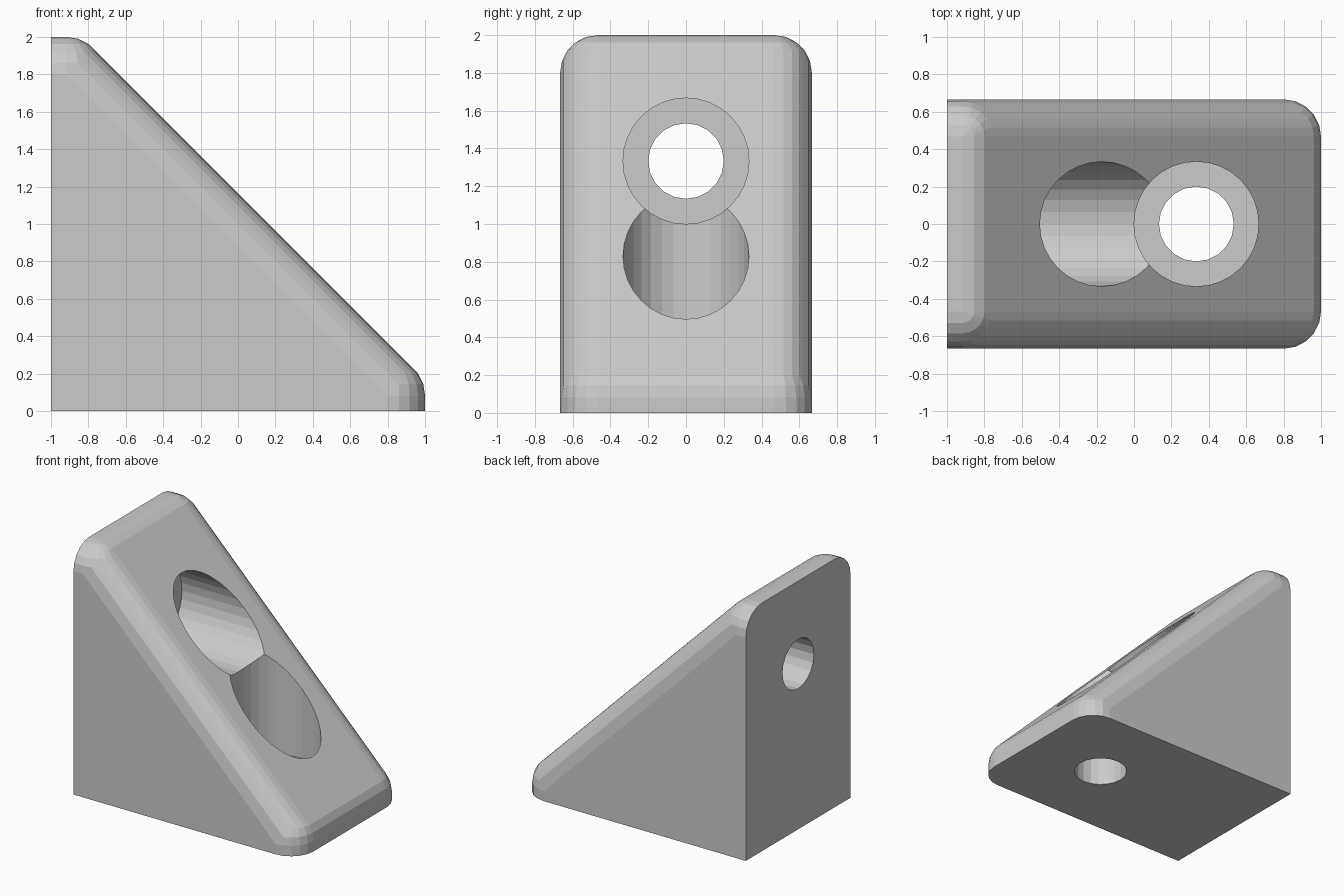
import bpy, bmesh
from math import pi, sqrt
from mathutils import Matrix, Vector

cube = bpy.data.objects.get("Cube")
if cube:
    bpy.data.objects.remove(cube, do_unlink=True)

HALF_W = 2 / 3        # half the bracket width
R = 0.2               # edge rounding radius
SLOPE = 7 / 6         # sloped face lies on x + z = SLOPE
FLOOR = 4 / 15        # wall thickness under each screw head

grey = bpy.data.materials.new("light_grey")
grey.use_nodes = True
colour = (0.6, 0.6, 0.6, 1)
grey.diffuse_color = colour
grey.node_tree.nodes["Principled BSDF"].inputs["Base Color"].default_value = colour


def make_object(name, bm):
    mesh = bpy.data.meshes.new(name)
    bm.to_mesh(mesh)
    bm.free()
    mesh.materials.append(grey)
    obj = bpy.data.objects.new(name, mesh)
    bpy.context.collection.objects.link(obj)
    return obj


def wedge_body():
    """Hull of spheres, trimmed flat at the two mounting faces."""
    bm = bmesh.new()
    inner = SLOPE - R * sqrt(2)
    top, nose = 2 - R, 1 - R
    centres = [(inner - top, top), (nose, inner - nose),
               (-1.5, top), (nose, -0.5), (-1.5, -0.5)]
    for x, z in centres:
        for side in (-1, 1):
            place = Matrix.Translation((x, side * (HALF_W - R), z))
            bmesh.ops.create_uvsphere(bm, u_segments=20, v_segments=10,
                                      radius=R, matrix=place)
    bmesh.ops.delete(bm, geom=bm.faces[:] + bm.edges[:], context='EDGES_FACES')
    hull = bmesh.ops.convex_hull(bm, input=bm.verts[:])
    spare = {v for v in hull["geom_interior"] + hull["geom_unused"]
             if isinstance(v, bmesh.types.BMVert)}
    bmesh.ops.delete(bm, geom=list(spare), context='VERTS')
    # Trim the wall side and the base
    for point, normal in (((-1, 0, 0), (-1, 0, 0)), ((0, 0, 0), (0, 0, -1))):
        bmesh.ops.bisect_plane(bm, geom=bm.verts[:] + bm.edges[:] + bm.faces[:],
                               plane_co=point, plane_no=normal, clear_outer=True)
        rim = [e for e in bm.edges if e.is_boundary]
        bmesh.ops.contextual_create(bm, geom=rim)
    bmesh.ops.dissolve_limit(bm, angle_limit=0.01, verts=bm.verts[:],
                             edges=bm.edges[:])
    bmesh.ops.recalc_face_normals(bm, faces=bm.faces[:])
    return make_object("corner_bracket", bm)


def cylinder(name, radius, sides, start, axis, length=3):
    bm = bmesh.new()
    axis = Vector(axis)
    turn = axis.to_track_quat('Z', 'Y').to_matrix().to_4x4()
    place = Matrix.Translation(Vector(start) + axis * length / 2) @ turn
    bmesh.ops.create_cone(bm, cap_ends=True, segments=sides, radius1=radius,
                          radius2=radius, depth=length, matrix=place)
    return make_object(name, bm)


bracket = wedge_body()

# Screw holes and wide head recesses through the wall and the base
cutters = [
    cylinder("wall_recess_cutter", 1 / 3, 32, (FLOOR - 1, 0, 4 / 3), (1, 0, 0)),
    cylinder("base_recess_cutter", 1 / 3, 32, (1 / 3, 0, FLOOR), (0, 0, 1)),
    cylinder("wall_hole_cutter", R, 20, (-1.5, 0, 4 / 3), (1, 0, 0)),
    cylinder("base_hole_cutter", R, 20, (1 / 3, 0, -0.5), (0, 0, 1)),
]
bpy.context.view_layer.objects.active = bracket
for cutter in cutters:
    cutter.hide_render = True
    cut = bracket.modifiers.new(cutter.name, 'BOOLEAN')
    cut.operation = 'DIFFERENCE'
    cut.solver = 'EXACT'
    cut.object = cutter
    bpy.ops.object.modifier_apply(modifier=cut.name)
for cutter in cutters:
    bpy.data.objects.remove(cutter, do_unlink=True)
